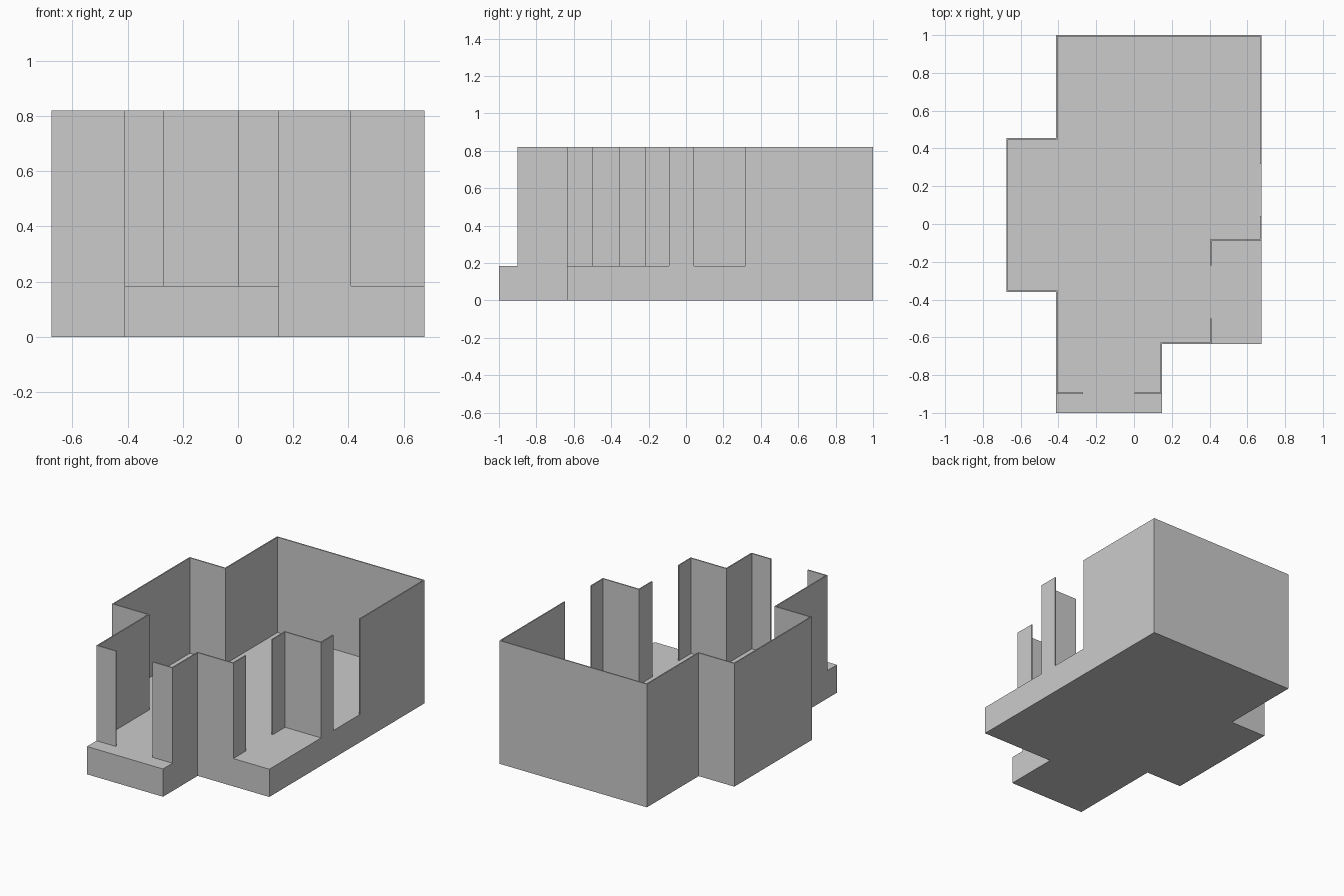
import bpy, bmesh
from mathutils import Vector

if "Cube" in bpy.data.objects:
    bpy.data.objects.remove(bpy.data.objects["Cube"])

FLOOR_Z, TOP_Z, THICK = 0.185, 0.82, 0.008


def prism(name, outline, z0, z1):
    """Extrude a flat outline from z0 to z1."""
    bm = bmesh.new()
    face = bm.faces.new([bm.verts.new((x, y, z0)) for x, y in outline])
    ext = bmesh.ops.extrude_face_region(bm, geom=[face], use_keep_orig=True)
    verts = [g for g in ext["geom"] if isinstance(g, bmesh.types.BMVert)]
    bmesh.ops.translate(bm, verts=verts, vec=(0, 0, z1 - z0))
    bmesh.ops.recalc_face_normals(bm, faces=bm.faces)
    mesh = bpy.data.meshes.new(name)
    bm.to_mesh(mesh)
    bm.free()
    obj = bpy.data.objects.new(name, mesh)
    bpy.context.collection.objects.link(obj)
    return obj


def wall(name, path):
    """Thin wall whose outer face follows a clockwise path, thickened inward."""
    pts = [Vector(p) for p in path]
    normals = []
    for a, b in zip(pts, pts[1:]):
        d = (b - a).normalized()
        normals.append(Vector((d.y, -d.x)))
    inner = []
    for i, p in enumerate(pts):
        if 0 < i < len(pts) - 1:
            off = normals[i - 1] + normals[i]   # right-angle mitre
        else:
            off = normals[min(i, len(normals) - 1)]
        inner.append(p + off * THICK)
    return prism(name, pts + inner[::-1], FLOOR_Z, TOP_Z)


# Solid stepped floor slab
prism("floor_slab", [
    (-0.412, 1), (0.675, 1), (0.675, -0.635), (0.148, -0.635), (0.148, -1),
    (-0.412, -1), (-0.412, -0.36), (-0.675, -0.36), (-0.675, 0.455),
    (-0.412, 0.455)], 0, FLOOR_Z)

# Long wall wrapping the left and back sides
wall("left_and_back_wall", [
    (-0.27, -0.9), (-0.412, -0.9), (-0.412, -0.36), (-0.675, -0.36),
    (-0.675, 0.455), (-0.412, 0.455), (-0.412, 1), (0.675, 1), (0.675, 0.318)])

# Wall segments between the right and front openings
wall("right_wall", [(0.675, 0.042), (0.675, -0.09), (0.41, -0.09), (0.41, -0.22)])
wall("front_right_wall", [
    (0.41, -0.5), (0.41, -0.635), (0.148, -0.635), (0.148, -0.9), (0.002, -0.9)])
